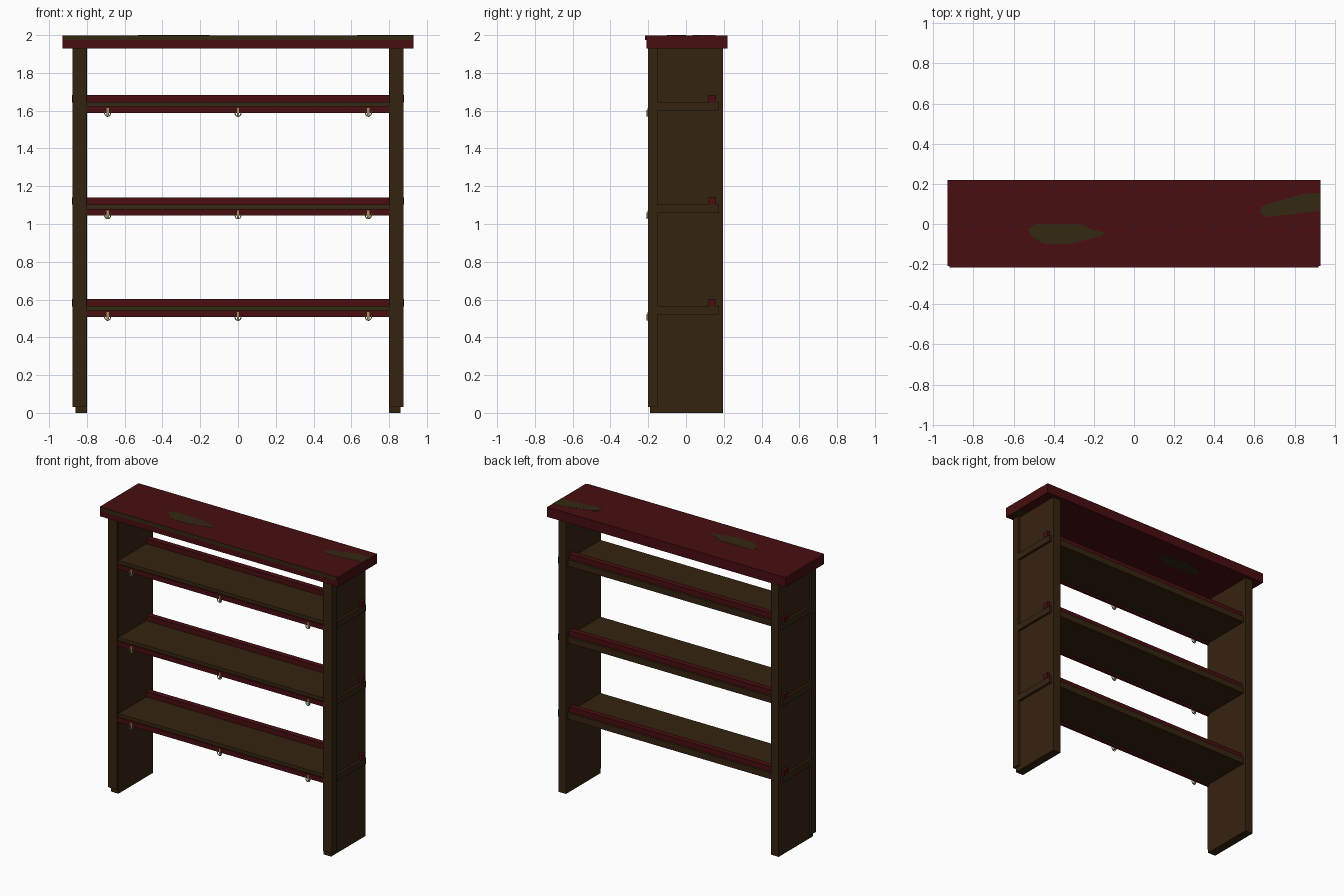
import bpy, bmesh
from mathutils import Vector

cube = bpy.data.objects.get("Cube")
if cube:
    bpy.data.objects.remove(cube, do_unlink=True)


def material(name, r, g, b):
    m = bpy.data.materials.new(name)
    m.diffuse_color = (r, g, b, 1)
    m.use_nodes = True
    bsdf = m.node_tree.nodes["Principled BSDF"]
    bsdf.inputs["Base Color"].default_value = (r, g, b, 1)
    return m


RED = material("dark red paint", 0.065, 0.004, 0.005)
BROWN = material("dark brown wood", 0.036, 0.017, 0.005)
WORN = material("worn olive wood", 0.034, 0.021, 0.006)
BRASS = material("pale brass", 0.40, 0.28, 0.13)


def finish(bm, name, mats):
    bmesh.ops.recalc_face_normals(bm, faces=bm.faces)
    me = bpy.data.meshes.new(name)
    for m in mats:
        me.materials.append(m)
    # a second material goes on the faces that look forward
    if len(mats) > 1:
        for f in bm.faces:
            f.material_index = 1 if f.normal.y < -0.9 else 0
    bm.to_mesh(me)
    bm.free()
    ob = bpy.data.objects.new(name, me)
    bpy.context.collection.objects.link(ob)
    return ob


def box(name, x, y, z, *mats):
    """Box from (min, max) ranges on each axis."""
    bm = bmesh.new()
    bmesh.ops.create_cube(bm, size=1)
    for v in bm.verts:
        v.co = Vector([(a + b) / 2 + c * (b - a)
                       for c, (a, b) in zip(v.co, (x, y, z))])
    return finish(bm, name, mats)


def plate(name, outline, z, mat, flip=1):
    """Thin flat patch from an x, y outline."""
    bm = bmesh.new()
    face = bm.faces.new([bm.verts.new((x, y * flip, z)) for x, y in outline])
    ext = bmesh.ops.extrude_face_region(bm, geom=[face])
    for g in ext["geom"]:
        if isinstance(g, bmesh.types.BMVert):
            g.co.z += 0.002
    return finish(bm, name, [mat])


# Top board with a worn front lip
box("top_board", (-0.93, 0.93), (-0.21, 0.22), (1.93, 1.999), RED)
box("top_front_lip", (-0.92, 0.92), (-0.217, -0.205), (1.973, 1.999), RED, WORN)

# Worn patches on both faces of the top board
patches = {
    "middle": [(-0.53, -0.03), (-0.49, 0.0), (-0.27, 0.0), (-0.20, -0.03),
               (-0.15, -0.04), (-0.16, -0.06), (-0.24, -0.08),
               (-0.33, -0.10), (-0.45, -0.10), (-0.51, -0.06)],
    "end": [(0.63, 0.08), (0.66, 0.10), (0.74, 0.12), (0.84, 0.15),
            (0.93, 0.155), (0.93, 0.065), (0.80, 0.05), (0.66, 0.035),
            (0.63, 0.05)],
}
for key, outline in patches.items():
    plate("worn_patch_upper_" + key, outline, 1.998, WORN)
    plate("worn_patch_lower_" + key, outline, 1.9285, WORN, flip=-1)

# Side panels with thicker front stiles
for side, s in (("left", 1), ("right", -1)):
    def span(a, b):
        return tuple(sorted((s * a, s * b)))
    box(side + "_side_panel", span(0.80, 0.86), (-0.19, 0.195), (0, 1.93), BROWN)
    box(side + "_front_stile", span(0.803, 0.875), (-0.20, -0.15), (0.03, 1.93), BROWN)


def hook(name, x, z):
    """Small double hook with a back plate."""
    box(name + "_plate", (x - 0.006, x + 0.006), (-0.203, -0.197),
        (z - 0.018, z + 0.022), BRASS)
    cu = bpy.data.curves.new(name, "CURVE")
    cu.dimensions = "3D"
    cu.bevel_depth = 0.003
    cu.bevel_resolution = 1
    cu.resolution_u = 3
    sp = cu.splines.new("BEZIER")
    pts = [(-0.018, 0.010), (-0.012, -0.016), (0, -0.022),
           (0.012, -0.016), (0.018, 0.010)]
    sp.bezier_points.add(len(pts) - 1)
    for p, (dx, dz) in zip(sp.bezier_points, pts):
        p.co = (x + dx, -0.206, z + dz)
        p.handle_left_type = p.handle_right_type = "AUTO"
    cu.materials.append(BRASS)
    ob = bpy.data.objects.new(name, cu)
    bpy.context.collection.objects.link(ob)
    bpy.ops.object.select_all(action="DESELECT")
    ob.select_set(True)
    bpy.context.view_layer.objects.active = ob
    bpy.ops.object.convert(target="MESH")


# Shelves: through-tenoned board, back rail, front trim and hooks
for level, z in (("lower", 0.52), ("middle", 1.058), ("upper", 1.60)):
    box(level + "_shelf", (-0.802, 0.802), (-0.19, 0.175), (z, z + 0.045), BROWN, WORN)
    for side, s in (("left", 1), ("right", -1)):
        box(f"{level}_{side}_tenon", tuple(sorted((s * 0.79, s * 0.877))),
            (-0.15, 0.175), (z, z + 0.045), BROWN)
    box(level + "_back_rail", (-0.88, 0.88), (0.12, 0.16), (z + 0.044, z + 0.082), RED)
    box(level + "_front_trim", (-0.802, 0.802), (-0.199, -0.18), (z - 0.012, z + 0.022), RED)
    for i, x in enumerate((-0.69, 0, 0.69)):
        hook(f"{level}_hook_{i + 1}", x, z - 0.008)
